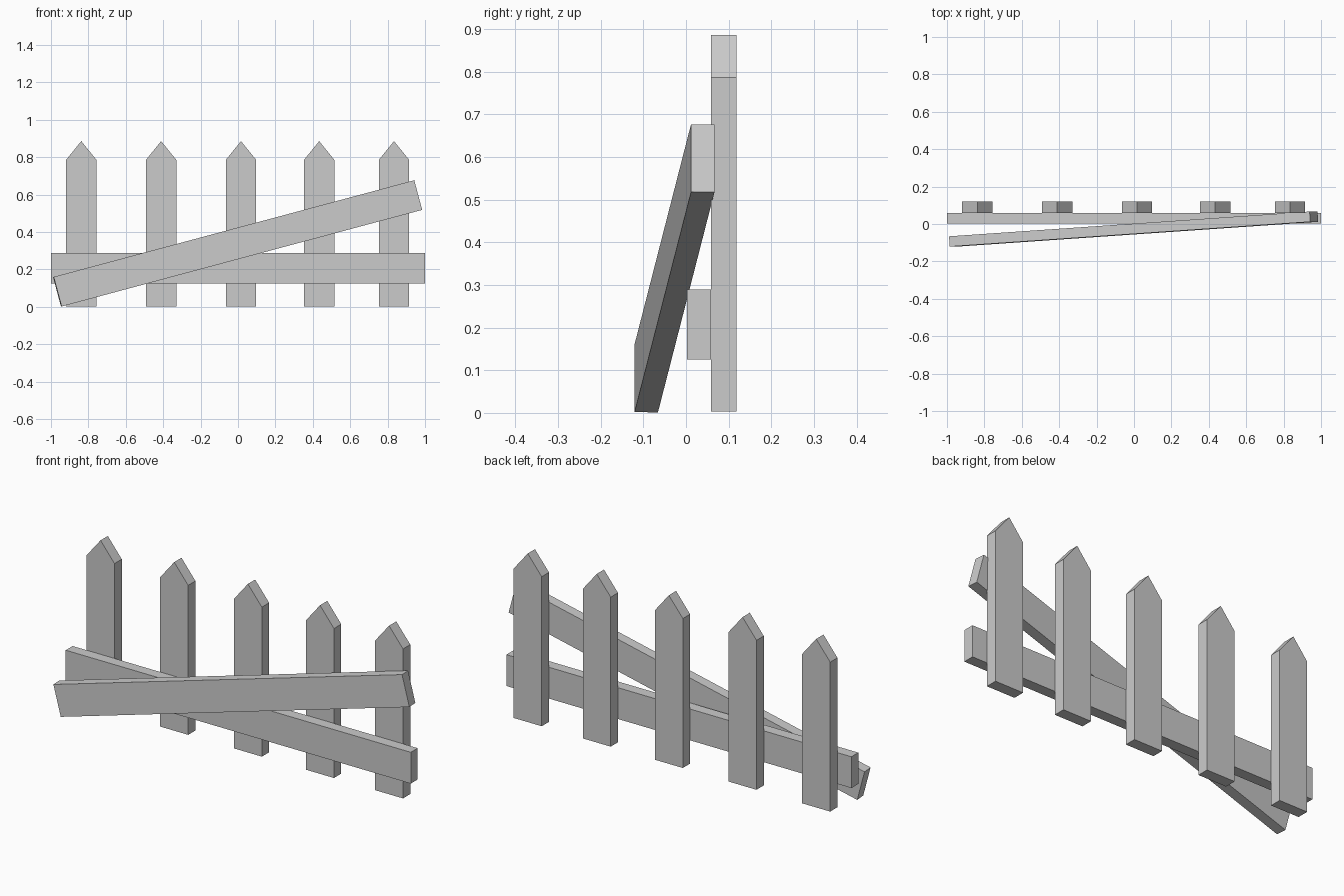
import bpy, bmesh
from math import radians
from mathutils import Matrix

if "Cube" in bpy.data.objects:
    bpy.data.objects.remove(bpy.data.objects["Cube"])


def extrude_profile(name, points, y0, y1, matrix=None):
    """Extrude an (x, z) outline from y0 to y1."""
    bm = bmesh.new()
    face = bm.faces.new([bm.verts.new((x, y0, z)) for x, z in points])
    new = bmesh.ops.extrude_face_region(bm, geom=[face])["geom"]
    verts = [g for g in new if isinstance(g, bmesh.types.BMVert)]
    bmesh.ops.translate(bm, verts=verts, vec=(0, y1 - y0, 0))
    bmesh.ops.recalc_face_normals(bm, faces=bm.faces)
    if matrix:
        bm.transform(matrix)
    mesh = bpy.data.meshes.new(name)
    bm.to_mesh(mesh)
    bm.free()
    obj = bpy.data.objects.new(name, mesh)
    bpy.context.collection.objects.link(obj)
    return obj


def rect(x0, x1, z0, z1):
    return [(x0, z0), (x1, z0), (x1, z1), (x0, z1)]


# pointed pickets
W = 0.081
for i, x in enumerate((-0.838, -0.411, 0.016, 0.434, 0.834)):
    extrude_profile(f"picket_{i + 1}",
                    [(x - W, 0.003), (x + W, 0.003), (x + W, 0.786),
                     (x, 0.886), (x - W, 0.786)], 0.059, 0.119)

# straight lower rail
extrude_profile("rail", rect(-1, 1, 0.125, 0.289), 0.002, 0.059)

# fallen rail: turned away from the pickets, then tilted
tilt = (Matrix.Translation((-0.002, -0.027, 0.339))
        @ Matrix.Rotation(radians(-15), 4, 'Y')
        @ Matrix.Rotation(radians(3.8), 4, 'Z'))
extrude_profile("fallen_rail", rect(-1, 1, -0.082, 0.082), -0.0275, 0.0275, tilt)
